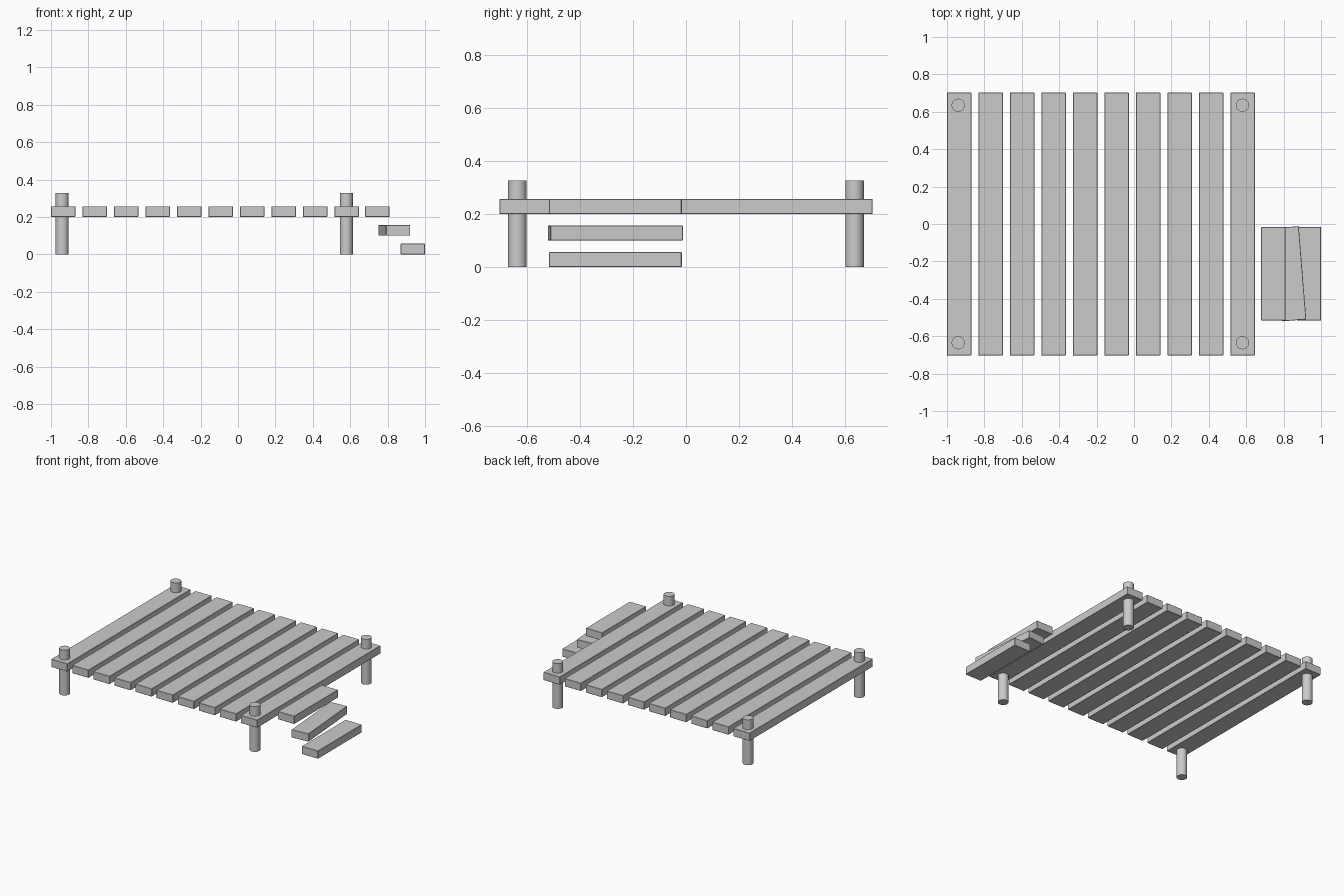
import bpy
import math

cube = bpy.data.objects.get("Cube")
if cube:
    bpy.data.objects.remove(cube, do_unlink=True)

grey = bpy.data.materials.new("plain grey")
grey.use_nodes = True
colour = (0.6, 0.6, 0.6, 1)
grey.diffuse_color = colour
grey.node_tree.nodes["Principled BSDF"].inputs["Base Color"].default_value = colour

THICK = 0.057
WIDTH = 0.13


def board(name, x, y, bottom, length, turn=0):
    """A flat board running along y, with slightly eased edges."""
    bpy.ops.mesh.primitive_cube_add(size=1, location=(x, y, bottom + THICK / 2))
    ob = bpy.context.object
    ob.name = name
    ob.scale = (WIDTH, length, THICK)
    bpy.ops.object.transform_apply(location=False, rotation=False, scale=True)
    ob.rotation_euler.z = math.radians(turn)
    ob.data.materials.append(grey)
    bevel = ob.modifiers.new("eased_edges", "BEVEL")
    bevel.width = 0.002
    bevel.segments = 1


def post(name, x, y):
    """A round post that pokes up through the deck."""
    height = 0.327
    bpy.ops.mesh.primitive_cylinder_add(vertices=32, radius=0.035, depth=height,
                                        location=(x, y, height / 2))
    ob = bpy.context.object
    ob.name = name
    ob.data.materials.append(grey)
    bpy.ops.object.shade_smooth_by_angle(angle=math.radians(30))


# Deck planks
for i in range(10):
    board(f"deck_plank_{i + 1}", -0.935 + i * 0.1684, 0, 0.2, 1.406)

# Corner posts
for side, x in (("right", -0.94), ("left", 0.58)):
    for end, y in (("front", -0.635), ("back", 0.635)):
        post(f"{end}_{side}_post", x, y)

# Steps down from the deck, the middle one knocked askew
board("upper_step", 0.745, -0.266, 0.2, 0.5)
board("middle_step", 0.836, -0.266, 0.1, 0.5, turn=4.6)
board("lower_step", 0.935, -0.266, 0, 0.5)
